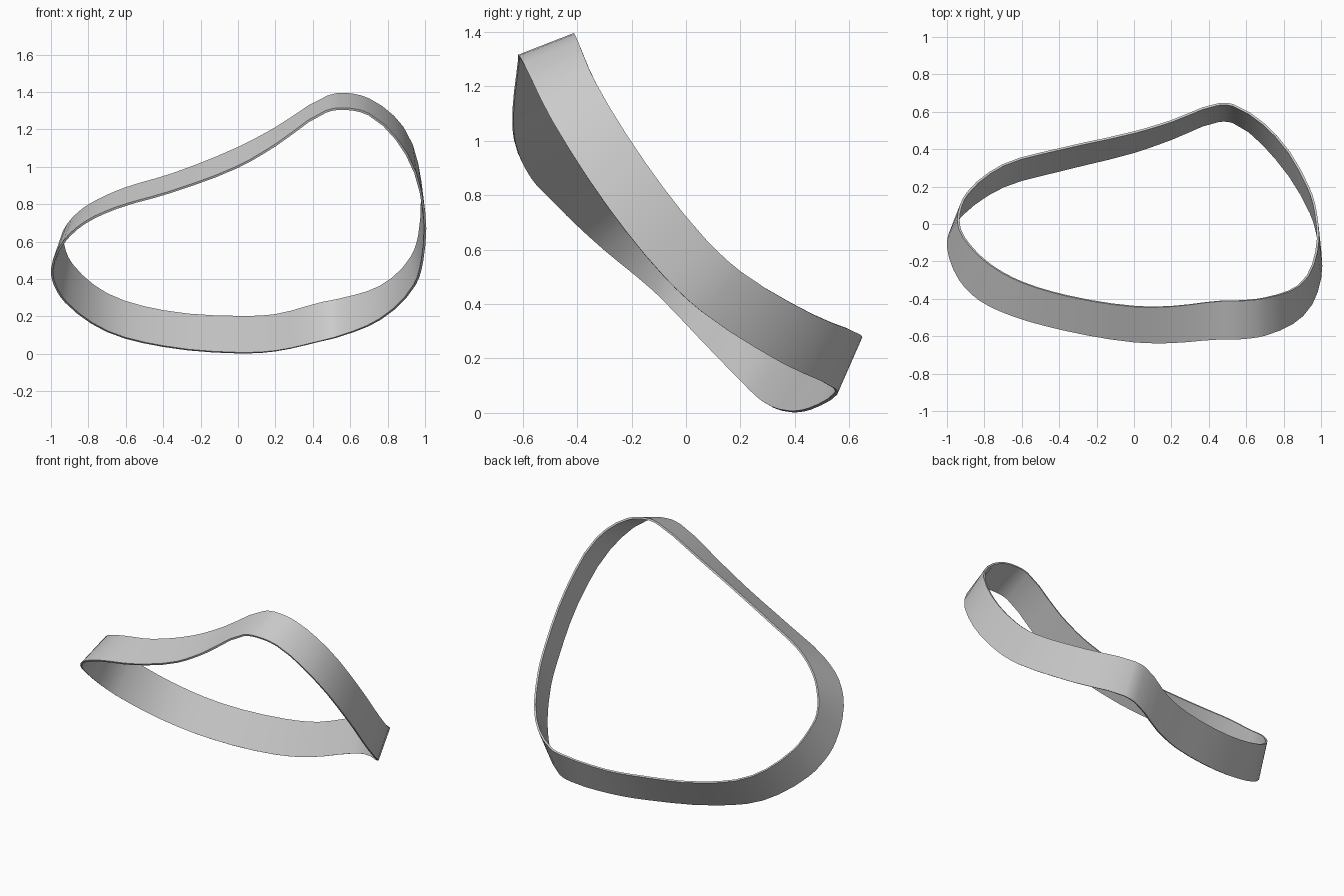
import bpy
import bmesh
from mathutils import Vector
from mathutils.geometry import interpolate_bezier

default_cube = bpy.data.objects.get("Cube")
if default_cube:
    bpy.data.objects.remove(default_cube, do_unlink=True)

SCALE = 0.01       # the edge points below are in hundredths
STEPS = 3          # strips between two neighbouring edge points
THICKNESS = 0.012

# Matching points along the two rims of the band, starting at the front
# and running towards +x, round the back and home again
UPPER_RIM = [
    (0, -44, 110), (20, -44, 120.5), (48, -41, 137.5), (56, -41, 139),
    (70, -39.5, 136), (88, -33, 121), (97.5, -15, 92), (97, 7, 64),
    (93, 20, 52), (76, 47, 36), (53, 63.5, 29), (45, 64, 27.5),
    (20, 55, 21), (0, 49, 20), (-40, 40, 23), (-70, 31.5, 32),
    (-89, 16.5, 48), (-93.5, 6, 58.5), (-93, -3, 65.5), (-85, -14.5, 75.5),
    (-75, -23, 82), (-60, -31, 88.5), (-35, -38.5, 96),
]
LOWER_RIM = [
    (0, -63, 100), (20, -63.5, 111.5), (47, -61.5, 129.5), (56, -61.5, 131),
    (70, -59.5, 128), (90, -49, 107), (99.5, -29, 76), (98.5, -8, 50),
    (94.5, 6, 37), (76, 35, 18.5), (53, 54.5, 9), (45, 55, 7),
    (20, 45.5, 1.5), (0, 38.5, 0.5), (-40, 28.5, 4), (-70, 20, 12),
    (-92, 5, 27.5), (-98, -4, 37), (-99.5, -12, 45), (-93, -30, 60),
    (-82, -41, 70), (-65, -49, 78), (-36, -57, 86.5),
]


def make_material(name, colour):
    material = bpy.data.materials.new(name)
    material.use_nodes = True
    material.diffuse_color = colour
    shader = material.node_tree.nodes["Principled BSDF"]
    shader.inputs["Base Color"].default_value = colour
    return material


def smooth_loop(rim):
    """Sample a closed smooth curve through the rim points."""
    points = [Vector(p) * SCALE for p in rim]
    count = len(points)
    tangents = []
    for i, point in enumerate(points):
        before = (point - points[i - 1]).normalized()
        after = (points[(i + 1) % count] - point).normalized()
        tangents.append((before + after).normalized())
    samples = []
    for i, start in enumerate(points):
        j = (i + 1) % count
        end = points[j]
        reach = (end - start).length / 3
        samples += interpolate_bezier(
            start, start + tangents[i] * reach,
            end - tangents[j] * reach, end, STEPS + 1)[:-1]
    return samples


# Twisted band: a closed ribbon bridged between the two rims
bm = bmesh.new()
upper = [bm.verts.new(p) for p in smooth_loop(UPPER_RIM)]
lower = [bm.verts.new(p) for p in smooth_loop(LOWER_RIM)]
for i in range(len(upper)):
    bm.faces.new((upper[i - 1], lower[i - 1], lower[i], upper[i]))
bmesh.ops.recalc_face_normals(bm, faces=bm.faces)
mesh = bpy.data.meshes.new("twisted_band")
bm.to_mesh(mesh)
bm.free()

band = bpy.data.objects.new("twisted_band", mesh)
bpy.context.collection.objects.link(band)
mesh.materials.append(make_material("light_grey", (0.6, 0.6, 0.6, 1.0)))

# Smooth along the band, sharp at the rims
bpy.ops.object.select_all(action="DESELECT")
band.select_set(True)
bpy.context.view_layer.objects.active = band
solid = band.modifiers.new("thickness", "SOLIDIFY")
solid.thickness = THICKNESS
solid.offset = 0
bpy.ops.object.modifier_apply(modifier=solid.name)
bpy.ops.object.shade_smooth_by_angle()
